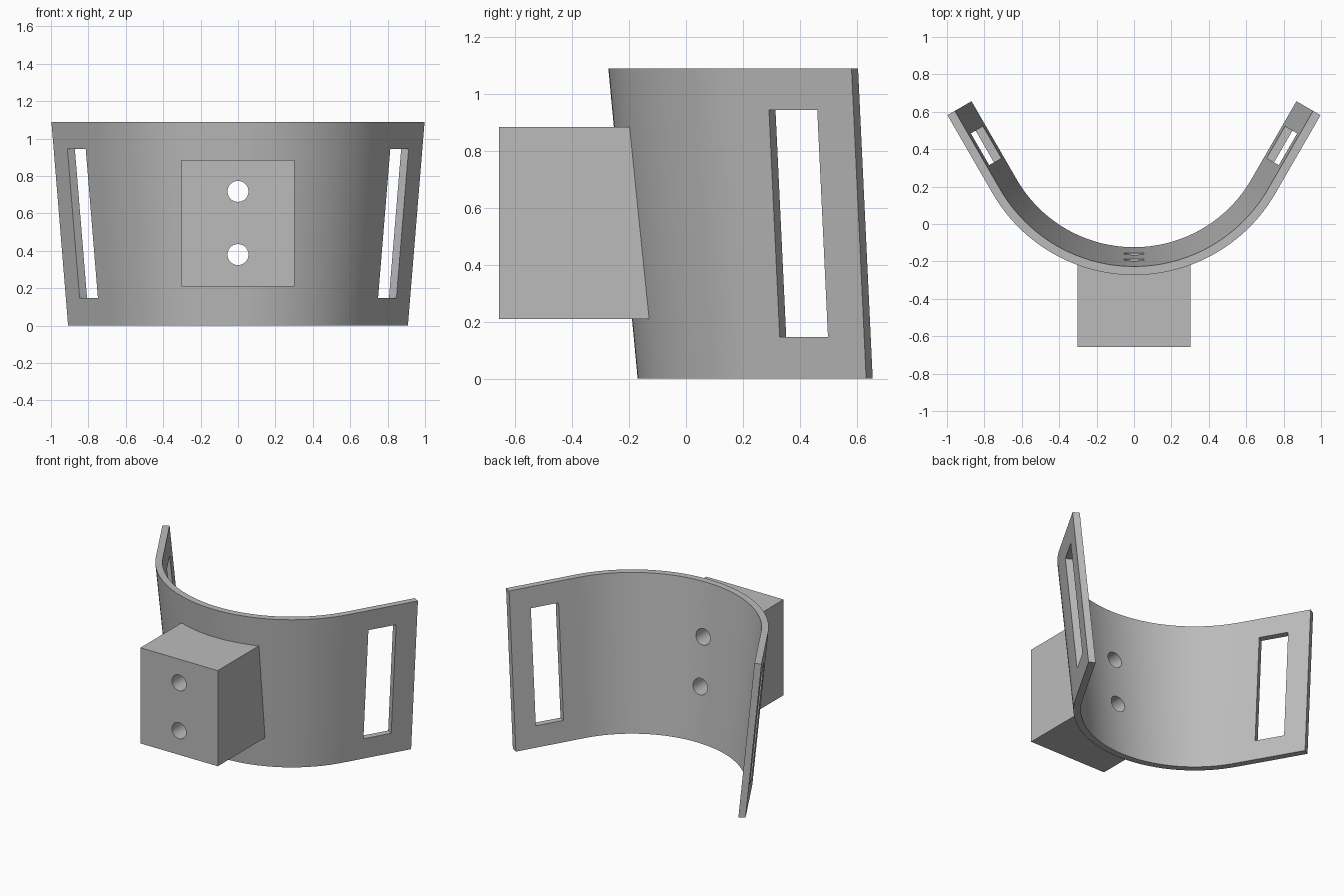
import bpy, bmesh, math
from mathutils import Vector

cube = bpy.data.objects.get("Cube")
if cube:
    bpy.data.objects.remove(cube, do_unlink=True)

HEIGHT, CENTRE_Y, WALL = 1.09, 0.6, 0.046
R_LOW, R_HIGH = 0.77, 0.873
ARC = math.radians(60)
FLAP = 0.483

grey = bpy.data.materials.new("plain grey")
grey.use_nodes = True
grey.diffuse_color = (0.5, 0.5, 0.5, 1)
grey.node_tree.nodes["Principled BSDF"].inputs["Base Color"].default_value = (0.5, 0.5, 0.5, 1)


def band_point(angle, along, inset, z):
    """Point on the flared band: arc angle, then distance along the flat flap."""
    r = R_LOW + (R_HIGH - R_LOW) * z / HEIGHT - inset
    side = math.copysign(1, angle)
    return Vector((r * math.sin(angle) + side * along * math.cos(angle),
                   CENTRE_Y - r * math.cos(angle) + along * math.sin(abs(angle)), z))


def make(name, bm):
    bmesh.ops.recalc_face_normals(bm, faces=bm.faces)
    mesh = bpy.data.meshes.new(name)
    bm.to_mesh(mesh)
    bm.free()
    mesh.materials.append(grey)
    obj = bpy.data.objects.new(name, mesh)
    bpy.context.collection.objects.link(obj)
    return obj


def loft(name, low, high):
    """Closed solid between two outlines with matching points."""
    bm = bmesh.new()
    a = [bm.verts.new(p) for p in low]
    b = [bm.verts.new(p) for p in high]
    bm.faces.new(a)
    bm.faces.new(b)
    for i in range(len(a)):
        j = (i + 1) % len(a)
        bm.faces.new((a[i], a[j], b[j], b[i]))
    return make(name, bm)


def boolean(target, tool, operation):
    mod = target.modifiers.new(operation.title(), 'BOOLEAN')
    mod.operation = operation
    mod.solver = 'EXACT'
    mod.object = tool
    bpy.context.view_layer.objects.active = target
    bpy.ops.object.modifier_apply(modifier=mod.name)
    bpy.data.objects.remove(tool, do_unlink=True)


# Curved band with a straight flap at each end, as a ring of quads per station
STEPS = 56
stations = [(-ARC, FLAP)]
stations += [(-ARC + 2 * ARC * i / STEPS, 0) for i in range(STEPS + 1)]
stations += [(ARC, FLAP)]
bm = bmesh.new()
rings = [[bm.verts.new(band_point(a, s, inset, z))
          for inset, z in ((0, 0), (0, HEIGHT), (WALL, HEIGHT), (WALL, 0))]
         for a, s in stations]
for p, q in zip(rings, rings[1:]):
    for i in range(4):
        j = (i + 1) % 4
        bm.faces.new((p[i], p[j], q[j], q[i]))
bm.faces.new(rings[0])
bm.faces.new(rings[-1])
band = make("strap_band", bm)

# Strap slots through both flaps
for side in (-1, 1):
    low, high = [[band_point(side * ARC, s, inset, z)
                  for s, inset in ((0.14, -0.1), (0.336, -0.1), (0.336, 0.15), (0.14, 0.15))]
                 for z in (0.147, 0.945)]
    boolean(band, loft("slot_cutter", low, high), 'DIFFERENCE')

# Mounting block whose back is sunk into the band's curve
HALF, FRONT = 0.302, -0.657


def block_outline(z):
    r = R_LOW + (R_HIGH - R_LOW) * z / HEIGHT - WALL / 2
    edge = math.asin(HALF / r)
    back = [band_point(edge * (1 - i / 8) or 0.0, 0, WALL / 2, z) for i in range(17)]
    return [Vector((-HALF, FRONT, z)), Vector((HALF, FRONT, z))] + back


block = loft("mounting_block", block_outline(0.21), block_outline(0.885))
boolean(band, block, 'UNION')

# Two screw holes running front to back
for z in (0.38, 0.718):
    circle = [(0.056 * math.cos(math.tau * i / 40), z + 0.056 * math.sin(math.tau * i / 40))
              for i in range(40)]
    ends = [[Vector((x, y, h)) for x, h in circle] for y in (-1, 0.3)]
    boolean(band, loft("hole_cutter", *ends), 'DIFFERENCE')

# Smooth curves, sharp edges
band.name = "strap_bracket"
bpy.ops.object.select_all(action='DESELECT')
band.select_set(True)
bpy.context.view_layer.objects.active = band
bpy.ops.object.shade_smooth_by_angle(angle=math.radians(25))
